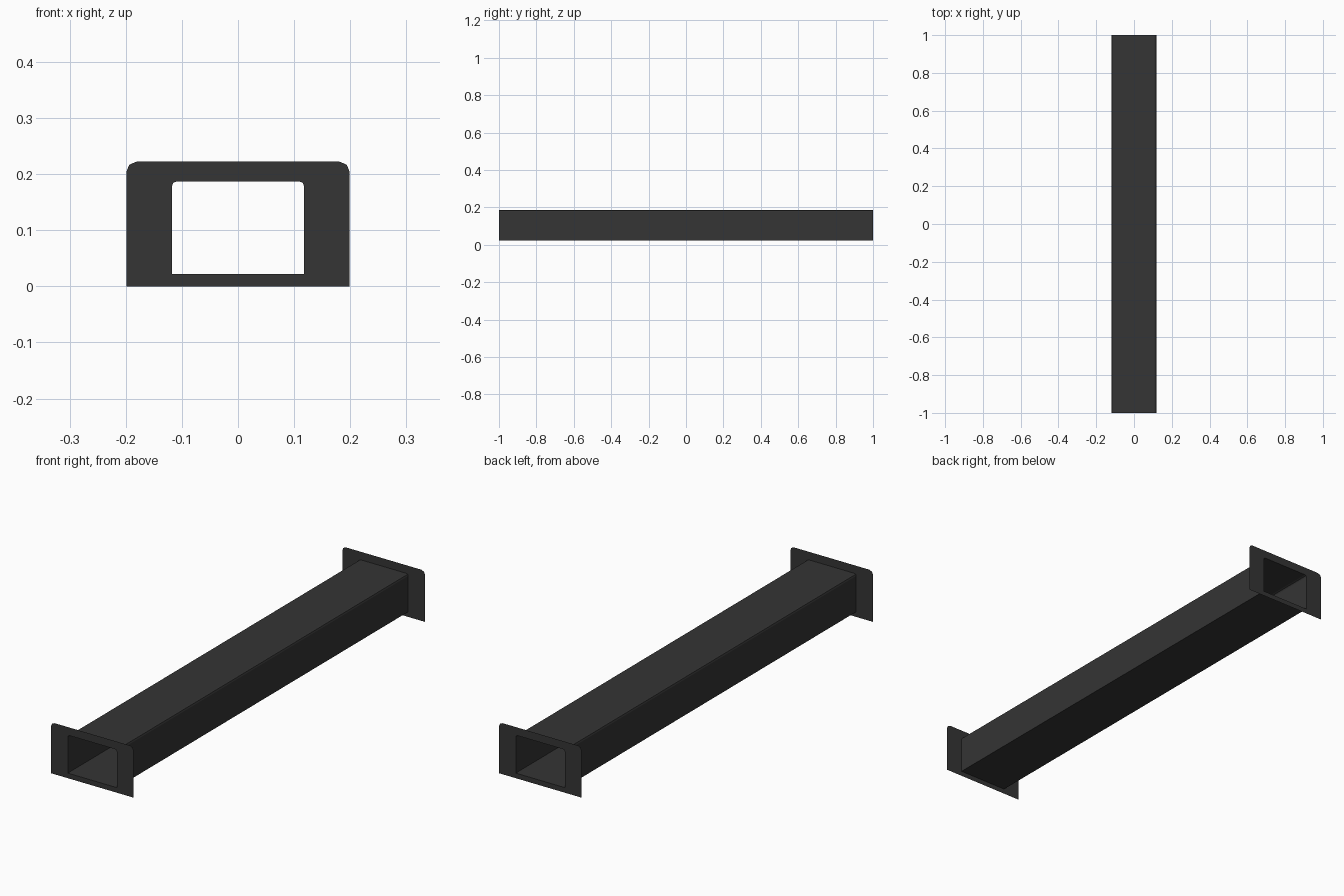
import bpy, bmesh, math

if "Cube" in bpy.data.objects:
    bpy.data.objects.remove(bpy.data.objects["Cube"])

mat = bpy.data.materials.new("dark grey")
mat.diffuse_color = (0.035, 0.035, 0.035, 1)
mat.use_nodes = True
mat.node_tree.nodes["Principled BSDF"].inputs["Base Color"].default_value = mat.diffuse_color


def profile(half_w, z0, z1, r):
    """Rectangle in x/z with two-segment rounded top corners."""
    pts = [(-half_w, z0), (half_w, z0)]
    for cx, start in ((half_w - r, 0), (r - half_w, 90)):
        for a in (0, 45, 90):
            t = math.radians(start + a)
            pts.append((cx + r * math.cos(t), z1 - r + r * math.sin(t)))
    return pts


def bridge(name, loop_a, loop_b):
    """Skin a strip of quads between two matching closed loops."""
    bm = bmesh.new()
    a = [bm.verts.new(p) for p in loop_a]
    b = [bm.verts.new(p) for p in loop_b]
    n = len(a)
    for i in range(n):
        j = (i + 1) % n
        bm.faces.new((a[i], a[j], b[j], b[i]))
    me = bpy.data.meshes.new(name)
    bm.to_mesh(me)
    bm.free()
    me.materials.append(mat)
    ob = bpy.data.objects.new(name, me)
    bpy.context.collection.objects.link(ob)
    return ob


def at(pts, y):
    return [(x, y, z) for x, z in pts]


inner = profile(0.118, 0.022, 0.187, 0.009)
outer = profile(0.199, 0.0, 0.222, 0.018)

# Open duct, a thin sheet running the full length
bridge("duct", at(inner, -1), at(inner, 1))

# Flat end flanges with the duct opening cut through
bridge("front_flange", at(outer, -1), at(inner, -1))
bridge("back_flange", at(inner, 1), at(outer, 1))
